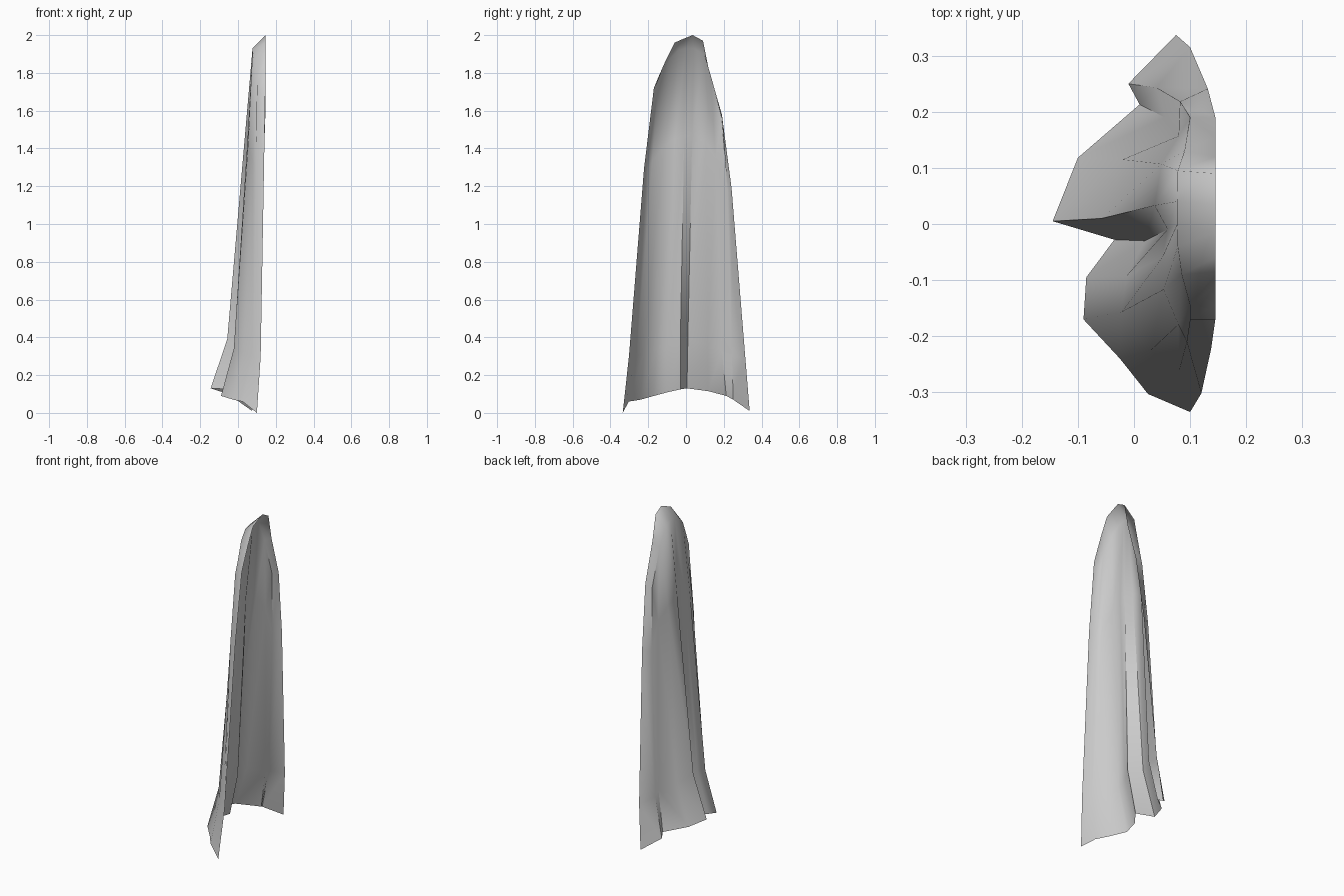
import bpy, bmesh
from mathutils import Vector

if "Cube" in bpy.data.objects:
    bpy.data.objects.remove(bpy.data.objects["Cube"])

# Fold lines of the cloth, listed from one side edge to the other
hem = [(.10, -.335, 0), (.025, -.303, .06), (-.025, -.24, .07), (-.09, -.17, .09),
       (-.085, -.095, .11), (-.035, -.028, .125), (-.145, .005, .13), (-.10, .118, .115),
       (.01, .213, .09), (-.01, .25, .07), (.075, .337, .01)]
flare = [(.12, -.302, .30), (.08, -.262, .30), (.03, -.225, .31), (-.022, -.157, .34),
         (-.013, -.092, .36), (.02, -.03, .38), (-.057, .01, .39), (-.02, .115, .36),
         (.055, .19, .33), (.04, .243, .31), (.10, .315, .28)]
shoulder = [(.145, -.17, 1.72), (.10, -.17, 1.70), (.10, -.145, 1.77), (.085, -.09, 1.87),
            (.078, -.04, 1.92), (.077, 0, 1.93), (.077, .04, 1.93), (.078, .095, 1.90),
            (.09, .13, 1.79), (.10, .19, 1.56), (.145, .19, 1.58)]
# Front arch of the neckline (y, z)
neck = [(-.17, 1.72), (-.145, 1.78), (-.11, 1.86), (-.085, 1.91), (-.06, 1.96),
        (-.015, 1.98), (.035, 2.0), (.09, 1.97), (.12, 1.82), (.155, 1.70), (.19, 1.58)]


def between(low, high, f, spread):
    """Row between two others, pushed slightly sideways."""
    row = [Vector(a).lerp(Vector(b), f) for a, b in zip(low, high)]
    return [(p.x, p.y * (1 + spread), p.z) for p in row]


rows = [hem, flare, between(flare, shoulder, .7, .06), shoulder,
        [(.145, y, z) for y, z in neck]]

# Cape: one layer of cloth lofted through the rows
bm = bmesh.new()
grid = [[bm.verts.new(p) for p in row] for row in rows]
for a, b in zip(grid, grid[1:]):
    for i in range(len(a) - 1):
        bm.faces.new((a[i], b[i], b[i + 1], a[i + 1]))
bmesh.ops.remove_doubles(bm, verts=bm.verts, dist=.001)
bmesh.ops.recalc_face_normals(bm, faces=bm.faces)
mesh = bpy.data.meshes.new("cape")
bm.to_mesh(mesh)
bm.free()
cape = bpy.data.objects.new("cape", mesh)
bpy.context.collection.objects.link(cape)

# Smooth folds with sharp creases
bpy.context.view_layer.objects.active = cape
cape.select_set(True)
bpy.ops.object.shade_smooth_by_angle(angle=1.0)
